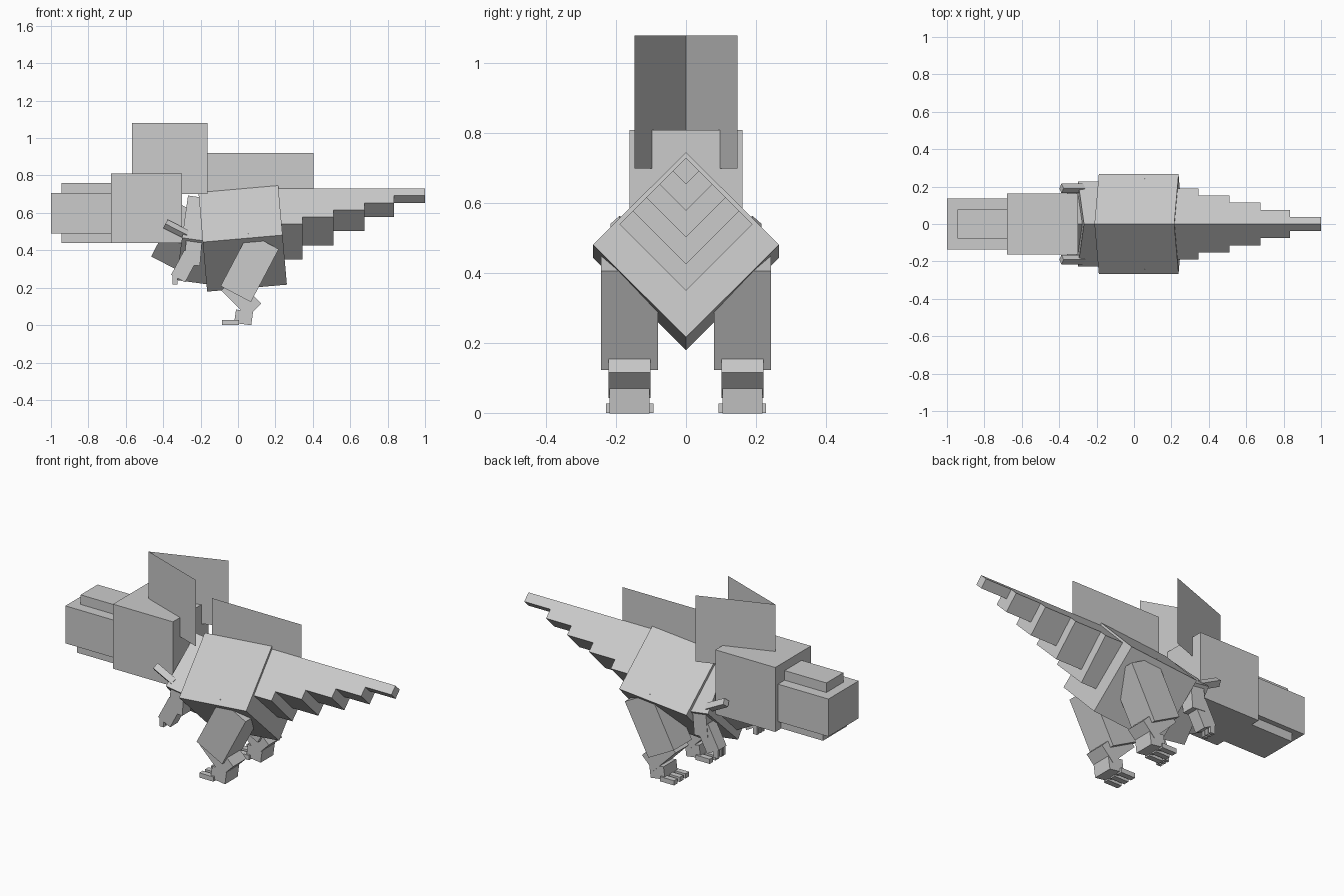
import bpy
from math import radians, sqrt
from mathutils import Matrix, Vector

cube = bpy.data.objects.get("Cube")
if cube:
    bpy.data.objects.remove(cube, do_unlink=True)

# One plain grey for the whole creature
grey = bpy.data.materials.new("plain_grey")
grey.use_nodes = True
grey.diffuse_color = (0.6, 0.6, 0.6, 1)
grey.node_tree.nodes["Principled BSDF"].inputs["Base Color"].default_value = (0.6, 0.6, 0.6, 1)


def add_mesh(name, verts, faces):
    mesh = bpy.data.meshes.new(name)
    mesh.from_pydata(verts, [], faces)
    mesh.materials.append(grey)
    obj = bpy.data.objects.new(name, mesh)
    bpy.context.collection.objects.link(obj)
    return obj


def box(name, center, size, tilt=0, roll=0):
    """Box rolled about its length (x), then tilted about y."""
    rot = Matrix.Rotation(radians(tilt), 3, 'Y') @ Matrix.Rotation(radians(roll), 3, 'X')
    verts = [Vector(center) + rot @ Vector((i * size[0] / 2, j * size[1] / 2, k * size[2] / 2))
             for i in (-1, 1) for j in (-1, 1) for k in (-1, 1)]
    faces = [(0, 1, 3, 2), (4, 6, 7, 5), (0, 4, 5, 1), (2, 3, 7, 6), (0, 2, 6, 4), (1, 5, 7, 3)]
    return add_mesh(name, verts, faces)


def diamond(name, x, z, length, half, tilt=0):
    """Square bar standing on its edge; half is half its diagonal."""
    side = half * sqrt(2)
    return box(name, (x, 0, z), (length, side, side), tilt, 45)


def span(name, x0, x1, half_width, z0, z1):
    return box(name, ((x0 + x1) / 2, 0, (z0 + z1) / 2), (x1 - x0, half_width * 2, z1 - z0))


def panel(name, start, end, z0, z1):
    """Thin upright sheet between two points on the ground plan."""
    add_mesh(name, [(*start, z0), (*end, z0), (*end, z1), (*start, z1)], [(0, 1, 2, 3)])


# Head
span("head", -0.68, -0.30, 0.162, 0.44, 0.81)
span("snout", -1.0, -0.68, 0.137, 0.49, 0.705)
span("nose_ridge", -0.945, -0.68, 0.077, 0.705, 0.76)
span("lower_jaw", -0.945, -0.68, 0.108, 0.44, 0.49)

# Trunk
diamond("body", 0.025, 0.4625, 0.428, 0.266, -5)
diamond("chest", -0.2, 0.453, 0.2, 0.228, 8)
diamond("neck", -0.28, 0.452, 0.25, 0.16, 27)

# Tail: stepped segments sharing one flat ridge line
ends = [0.18, 0.345, 0.51, 0.675, 0.835, 1.0]
for i in range(5):
    half = 0.038 * (5 - i)
    diamond(f"tail_segment_{i + 1}", (ends[i] + ends[i + 1]) / 2, 0.73 - half,
            ends[i + 1] - ends[i], half)

# Sail and head crest
panel("back_sail", (-0.165, 0), (0.403, 0), 0.6, 0.92)
for side, label in ((-1, "right"), (1, "left")):
    panel(f"{label}_crest", (-0.567, 0), (-0.163, side * 0.147), 0.70, 1.08)

# Limbs, mirrored across y
for side, label in ((-1, "right"), (1, "left")):
    y = side * 0.1615
    box(f"{label}_thigh", (0.0625, y, 0.3075), (0.183, 0.163, 0.32), 27.8)
    box(f"{label}_shin", (0.0175, y, 0.15), (0.1025, 0.12, 0.2), -45)
    box(f"{label}_foot", (0.03, y, 0.041), (0.092, 0.115, 0.072), 8)
    for n in (-1, 0, 1):
        box(f"{label}_toe_{n + 2}", (-0.04, y + n * 0.052, 0.0135), (0.09, 0.032, 0.027))

    arm_y = side * 0.178
    box(f"{label}_upper_arm", (-0.24, arm_y, 0.39), (0.085, 0.075, 0.14), 5)
    box(f"{label}_forearm", (-0.285, arm_y, 0.315), (0.085, 0.07, 0.15), 28)
    for n in (-1, 0, 1):
        box(f"{label}_finger_{n + 2}", (-0.337, arm_y + n * 0.026, 0.245), (0.028, 0.016, 0.055))
    box(f"{label}_shoulder_spike", (-0.33, side * 0.19, 0.512), (0.13, 0.036, 0.036), 27, 45)
